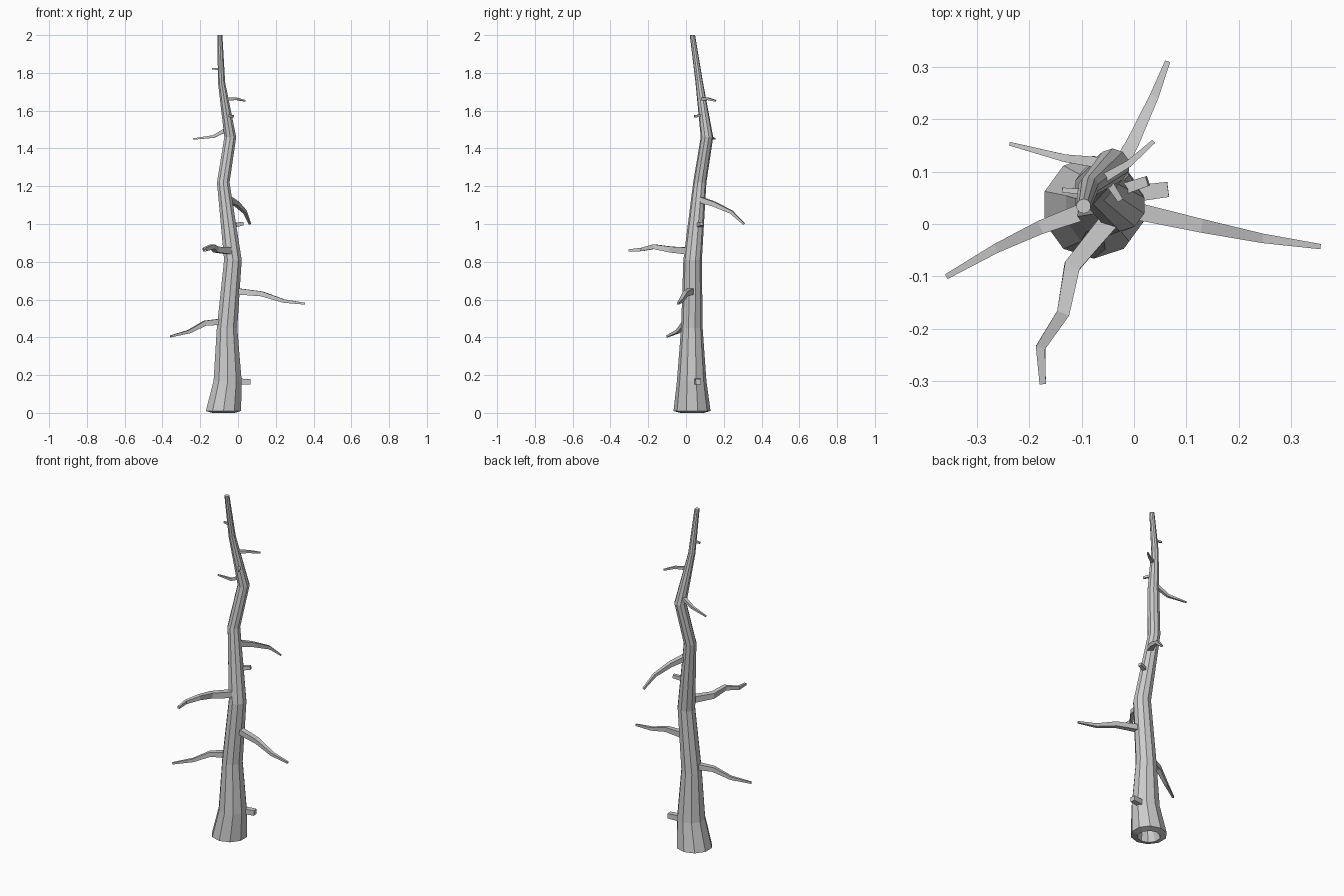
import bpy, bmesh, math
from mathutils import Vector

cube = bpy.data.objects.get("Cube")
if cube:
    bpy.data.objects.remove(cube, do_unlink=True)

# One bare-wood grey
wood = bpy.data.materials.new("dead wood grey")
wood.use_nodes = True
grey = (0.6, 0.6, 0.6, 1)
wood.diffuse_color = grey
wood.node_tree.nodes["Principled BSDF"].inputs["Base Color"].default_value = grey


def skin(name, rings):
    """Bridge a list of point rings into a closed, flat-shaded object."""
    bm = bmesh.new()
    loops = [[bm.verts.new(p) for p in ring] for ring in rings]
    n = len(loops[0])
    for a, b in zip(loops, loops[1:]):
        for i in range(n):
            j = (i + 1) % n
            bm.faces.new((a[i], a[j], b[j], b[i]))
    bm.faces.new(loops[0][::-1])
    bm.faces.new(loops[-1])
    bmesh.ops.recalc_face_normals(bm, faces=bm.faces)
    mesh = bpy.data.meshes.new(name)
    bm.to_mesh(mesh)
    bm.free()
    mesh.materials.append(wood)
    obj = bpy.data.objects.new(name, mesh)
    bpy.context.collection.objects.link(obj)
    return obj


def trunk_ring(x, y, z, r, sides=10):
    angles = [math.pi / 2 + math.tau * i / sides for i in range(sides)]
    return [(x + r * math.cos(a), y + r * math.sin(a), z) for a in angles]


def limb(name, path, start, end):
    """Four-sided tapering limb; start and end are its thicknesses."""
    pts = [Vector(p) for p in path]
    rings = []
    for i, p in enumerate(pts):
        along = (pts[min(i + 1, len(pts) - 1)] - pts[max(i - 1, 0)]).normalized()
        side = along.cross(Vector((0, 0, 1))).normalized()
        up = side.cross(along)
        t = (start + (end - start) * i / (len(pts) - 1)) / 2
        rings.append([p + side * t * a + up * t * b
                      for a, b in ((-1, -1), (1, -1), (1, 1), (-1, 1))])
    return skin(name, rings)


# Trunk: hollow foot, then crooked rings up to the tip (x, y, z, radius)
trunk = [
    (-0.07, 0.032, 0.09, 0.045),
    (-0.077, 0.032, 0.0, 0.062),
    (-0.077, 0.032, 0.01, 0.098),
    (-0.055, 0.03, 0.17, 0.078),
    (-0.058, 0.031, 0.45, 0.057),
    (-0.027, 0.035, 0.81, 0.049),
    (-0.078, 0.073, 1.22, 0.035),
    (-0.041, 0.111, 1.46, 0.033),
    (-0.087, 0.07, 1.75, 0.02),
    (-0.096, 0.034, 2.0, 0.014),
]
skin("trunk", [trunk_ring(*t) for t in trunk])

# Long bent branches
limb("low_right_branch", [(-0.08, 0.03, 0.483), (-0.175, -0.005, 0.475),
                          (-0.26, -0.045, 0.43), (-0.357, -0.1, 0.405)], 0.034, 0.01)
limb("low_left_branch", [(-0.02, 0.03, 0.645), (0.127, -0.003, 0.63),
                         (0.243, -0.027, 0.592), (0.355, -0.043, 0.578)], 0.034, 0.01)
limb("front_branch", [(-0.04, 0.015, 0.857), (-0.118, -0.08, 0.865), (-0.135, -0.17, 0.88),
                      (-0.178, -0.235, 0.865), (-0.174, -0.305, 0.86)], 0.037, 0.012)
limb("back_branch", [(-0.05, 0.07, 1.13), (-0.005, 0.15, 1.105),
                     (0.037, 0.24, 1.063), (0.063, 0.307, 1.0)], 0.032, 0.01)

# Thin twigs near the top
limb("upper_right_twig", [(-0.05, 0.115, 1.505), (-0.13, 0.125, 1.463),
                          (-0.237, 0.153, 1.45)], 0.022, 0.007)
limb("upper_left_twig", [(-0.07, 0.08, 1.66), (-0.01, 0.115, 1.663),
                         (0.037, 0.157, 1.652)], 0.018, 0.008)

# Short broken stubs
limb("base_stub", [(-0.02, 0.055, 0.165), (0.065, 0.066, 0.166)], 0.032, 0.029)
limb("middle_stub", [(-0.04, 0.06, 0.99), (0.026, 0.082, 1.002)], 0.023, 0.019)
limb("upper_front_stub", [(-0.055, 0.09, 1.575), (-0.026, 0.045, 1.57)], 0.016, 0.011)
limb("top_stub", [(-0.085, 0.06, 1.82), (-0.137, 0.065, 1.822)], 0.012, 0.009)
